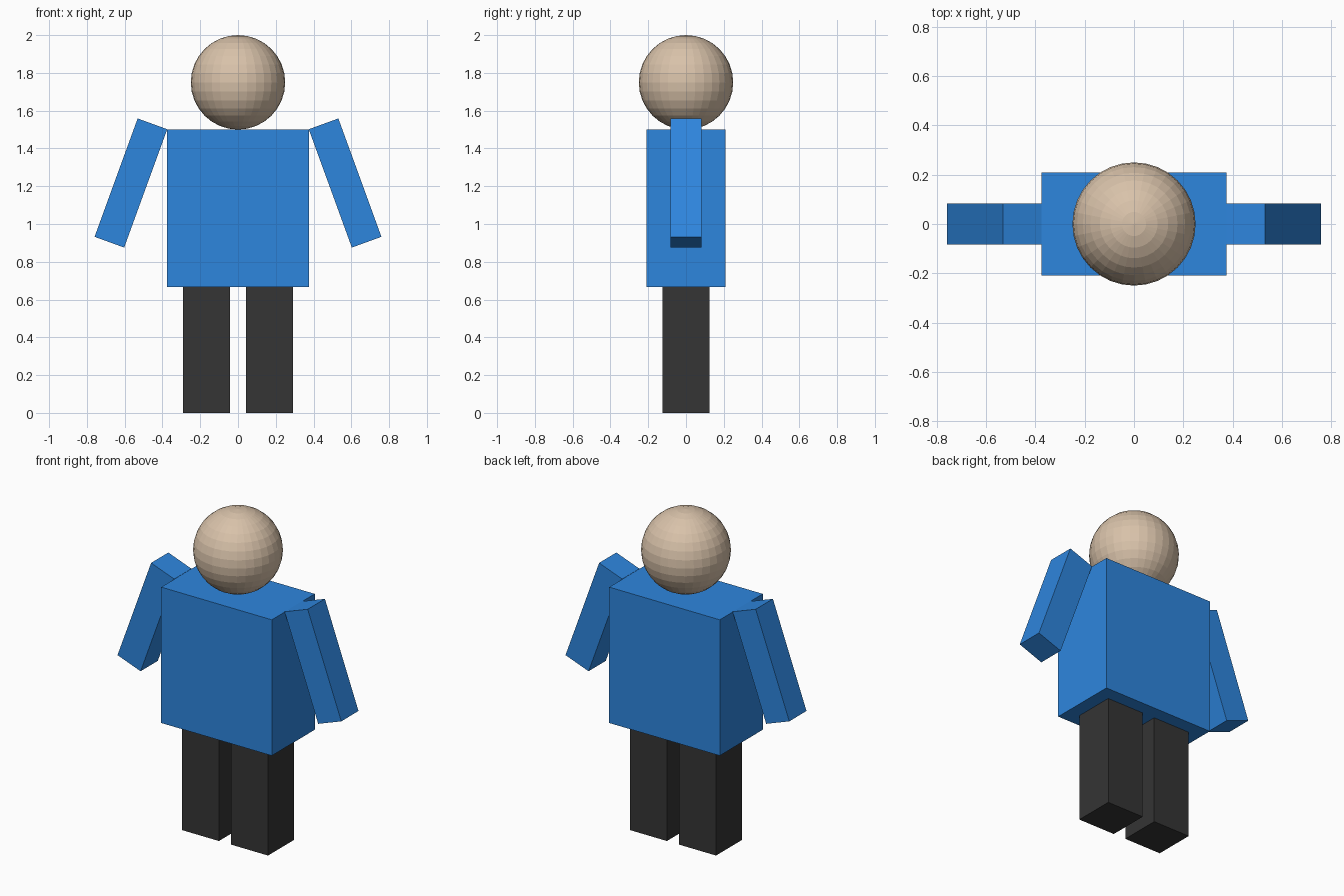
import bpy
from math import radians

if "Cube" in bpy.data.objects:
    bpy.data.objects.remove(bpy.data.objects["Cube"])


def material(name, rgb):
    mat = bpy.data.materials.new(name)
    mat.diffuse_color = (*rgb, 1)
    mat.use_nodes = True
    mat.node_tree.nodes["Principled BSDF"].inputs["Base Color"].default_value = mat.diffuse_color
    return mat


def box(name, location, size, mat, tilt=0):
    bpy.ops.mesh.primitive_cube_add(size=1, location=location,
                                    rotation=(0, radians(tilt), 0))
    obj = bpy.context.object
    obj.name = name
    obj.scale = size
    bpy.ops.object.transform_apply(location=False, rotation=False, scale=True)
    obj.data.materials.append(mat)
    return obj


shirt = material("shirt_blue", (0.027, 0.238, 0.73))
trousers = material("trousers_dark", (0.035, 0.035, 0.035))
skin = material("skin_tan", (0.69, 0.54, 0.40))

# Torso
box("torso", (0, 0, 1.0833), (0.75, 0.4167, 0.8333), shirt)

# Legs and outward-splayed arms, one pair per side
for side, label in ((1, "right"), (-1, "left")):
    box(f"{label}_leg", (side * 0.1667, 0, 0.3333),
        (0.25, 0.25, 0.6667), trousers)
    box(f"{label}_arm", (side * 0.567, 0, 1.217),
        (0.1667, 0.1667, 0.6667), shirt, tilt=-20 * side)

# Faceted ball head
bpy.ops.mesh.primitive_uv_sphere_add(segments=32, ring_count=16, radius=0.25,
                                     location=(0, 0, 1.75))
head = bpy.context.object
head.name = "head"
head.data.materials.append(skin)
